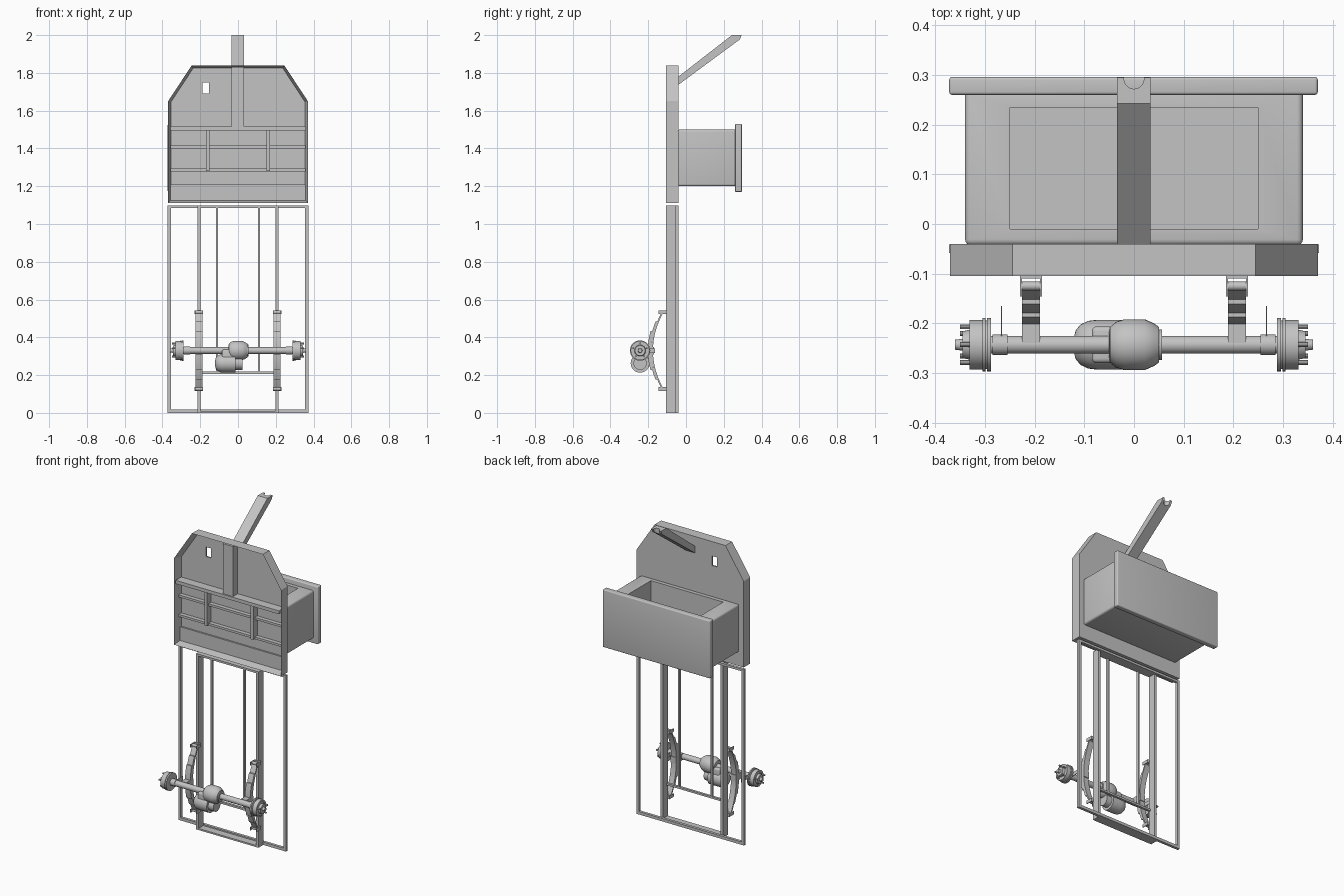
import bpy, bmesh, math
from mathutils import Vector

cube = bpy.data.objects.get("Cube")
if cube:
    bpy.data.objects.remove(cube, do_unlink=True)

grey = bpy.data.materials.new("plain_grey")
grey.use_nodes = True
COLOUR = (0.55, 0.55, 0.55, 1)
grey.diffuse_color = COLOUR
grey.node_tree.nodes["Principled BSDF"].inputs["Base Color"].default_value = COLOUR


def finish(name, bm, smooth=False):
    bmesh.ops.recalc_face_normals(bm, faces=bm.faces)
    mesh = bpy.data.meshes.new(name)
    bm.to_mesh(mesh)
    bm.free()
    mesh.materials.append(grey)
    ob = bpy.data.objects.new(name, mesh)
    bpy.context.collection.objects.link(ob)
    if smooth:
        bpy.ops.object.select_all(action="DESELECT")
        ob.select_set(True)
        bpy.context.view_layer.objects.active = ob
        bpy.ops.object.shade_smooth_by_angle(angle=math.radians(35))
    return ob


def box(name, x, y, z, bevel=0):
    """Box from (low, high) ranges on each axis."""
    bm = bmesh.new()
    bmesh.ops.create_cube(bm, size=1)
    for v in bm.verts:
        v.co = Vector([(r[0] + r[1]) / 2 + c * (r[1] - r[0]) for c, r in zip(v.co, (x, y, z))])
    if bevel:
        bmesh.ops.bevel(bm, geom=bm.edges[:], offset=bevel, segments=4, profile=0.5, affect="EDGES")
    return finish(name, bm, bevel > 0)


def prism(name, points, x, smooth=False):
    """Outline in y, z extruded along x."""
    bm = bmesh.new()
    face = bm.faces.new([bm.verts.new((x[0], y, z)) for y, z in points])
    out = bmesh.ops.extrude_face_region(bm, geom=[face])
    for v in out["geom"]:
        if isinstance(v, bmesh.types.BMVert):
            v.co.x = x[1]
    return finish(name, bm, smooth)


def lathe(name, profile, y, z, sides=32):
    """Profile of (x, radius) turned around a line along x."""
    bm = bmesh.new()
    rings = []
    for x, r in profile:
        turn = [2 * math.pi * i / sides for i in range(sides)]
        rings.append([bm.verts.new((x, y + r * math.cos(a), z + r * math.sin(a))) for a in turn])
    for a, b in zip(rings, rings[1:]):
        for i in range(sides):
            j = (i + 1) % sides
            bm.faces.new((a[i], a[j], b[j], b[i]))
    bm.faces.new(rings[0])
    bm.faces.new(rings[-1])
    return finish(name, bm, True)


def cut(target, cutter):
    cutter.hide_render = True
    cutter.hide_viewport = True
    cutter.display_type = "WIRE"
    mod = target.modifiers.new("cut", "BOOLEAN")
    mod.operation = "DIFFERENCE"
    mod.solver = "EXACT"
    mod.object = cutter


FRONT, BACK = -0.105, -0.04

# Open-fronted tray with clipped top corners
bm = bmesh.new()
half = [(0.37, 1.112), (0.37, 1.65), (0.245, 1.84)]
outline = half + [(-x, z) for x, z in reversed(half)]
back = bm.faces.new([bm.verts.new((x, BACK, z)) for x, z in outline])
out = bmesh.ops.extrude_face_region(bm, geom=[back], use_keep_orig=True)
front = next(g for g in out["geom"] if isinstance(g, bmesh.types.BMFace))
for v in front.verts:
    v.co.y = FRONT
bmesh.ops.recalc_face_normals(bm, faces=bm.faces)
bmesh.ops.inset_region(bm, faces=[front], thickness=0.015, use_even_offset=True)
for v in front.verts:
    v.co.y = BACK - 0.01
tray = finish("tray", bm)
cut(tray, box("window_cutter", (-0.187, -0.153), (-0.2, 0), (1.69, 1.75)))

# Ribs inside the tray
INNER = (-0.357, 0.357)
box("middle_rail", INNER, (FRONT, -0.045), (1.496, 1.517))
box("upper_post", (-0.035, 0.033), (-0.098, -0.045), (1.51, 1.83))
for name, z in (("upper_rib", 1.408), ("lower_rib", 1.286)):
    box(name, INNER, (-0.075, -0.045), (z - 0.007, z + 0.007))
box("floor_step", INNER, (-0.06, -0.045), (1.12, 1.21))
for s in (-1, 1):
    box("rib_post", (s * 0.16 - 0.009, s * 0.16 + 0.009), (-0.09, -0.045), (1.28, 1.5))

# Rear bin with a flat end plate
bin_body = box("bin_body", (-0.34, 0.34), (BACK - 0.003, 0.27), (1.2, 1.5), 0.012)
cut(bin_body, box("bin_cutter", (-0.25, 0.25), (-0.01, 0.235), (1.22, 1.6)))
box("bin_end_plate", (-0.372, 0.37), (0.26, 0.296), (1.17, 1.53), 0.006)

# Sloping arm with a notched end
arm = prism("support_arm", [(-0.043, 1.735), (-0.043, 1.778), (0.243, 2.0), (0.295, 2.0),
                            (0.285, 1.977)], (-0.034, 0.033))
bm = bmesh.new()
bmesh.ops.create_cone(bm, cap_ends=True, segments=24, radius1=0.02, radius2=0.02, depth=0.3)
bmesh.ops.translate(bm, verts=bm.verts, vec=(0, 0.292, 1.98))
cut(arm, finish("notch_cutter", bm))

# Lower frame: thin outer loop, deep rails and light inner bars
OUTER_Y, RAIL_Y, TOP = (-0.058, -0.041), (FRONT, -0.056), 1.098
for s in (-1, 1):
    box("outer_bar", sorted((s * 0.355, s * 0.372)), OUTER_Y, (0, TOP))
    box("main_rail", sorted((s * 0.199, s * 0.215)), RAIL_Y, (0, TOP))
    box("inner_bar", sorted((s * 0.107, s * 0.117)), (FRONT, -0.09), (0.21, TOP))
box("outer_bottom_bar", (-0.37, 0.37), OUTER_Y, (0, 0.018))
box("outer_top_bar", (-0.37, 0.37), OUTER_Y, (1.084, TOP))
box("rail_bottom_bar", (-0.2, 0.2), RAIL_Y, (0, 0.01))
box("rail_top_bar", (-0.2, 0.2), RAIL_Y, (1.086, TOP))
box("inner_cross_bar", (-0.2, 0.2), (FRONT, -0.09), (0.206, 0.218))

# Axle and final drive
AY, AZ = -0.243, 0.33
lathe("axle_tube", [(-0.3, 0.018), (0.3, 0.018)], AY, AZ)
lathe("drive_housing", [(-0.05, 0.026), (-0.048, 0.036), (-0.036, 0.046), (-0.02, 0.051),
                        (0.022, 0.051), (0.04, 0.043), (0.05, 0.036), (0.05, 0.031),
                        (0.056, 0.031), (0.056, 0.018)], AY, AZ)

# Motor hung under the axle
lathe("motor", [(-0.121, 0.015), (-0.117, 0.03), (-0.107, 0.041), (-0.092, 0.048),
                (-0.075, 0.05), (-0.012, 0.05), (-0.012, 0.035), (0.024, 0.035)], AY, 0.263)
box("motor_mount", (-0.085, -0.012), (-0.28, -0.206), (0.26, 0.335), 0.01)


def leaf(s, y, reach):
    """One curved spring leaf, thin in y."""
    zs = [reach * (i / 10 - 1) for i in range(21)]
    curve = [(y + 1.35 * d * d, AZ + d) for d in zs]
    other = [(a - 0.009, b) for a, b in reversed(curve)]
    prism("spring_leaf", curve + other, (s * 0.207 - 0.018, s * 0.207 + 0.018), True)


for s in (-1, 1):
    # Leaf spring, saddle and end brackets
    for k in range(3):
        leaf(s, -0.175 - 0.009 * k, 0.203 - 0.05 * k)
    sx = (s * 0.207 - 0.018, s * 0.207 + 0.018)
    box("spring_saddle", sx, (-0.24, -0.17), (AZ - 0.02, AZ + 0.02))
    for e in (-1, 1):
        ez = AZ + e * 0.203
        lathe("spring_eye", [(sx[0], 0.009), (sx[1], 0.009)], -0.125, ez, 16)
        for side in (-0.02, 0.02):
            x = s * 0.207 + side
            box("spring_bracket", (x - 0.002, x + 0.002), (-0.146, -0.1), (ez - 0.01, ez + 0.01))
        box("bracket_base", (s * 0.207 - 0.02, s * 0.207 + 0.02), (-0.11, -0.1), (ez - 0.01, ez + 0.01))

    # Brake drum, hub and wheel studs
    drum = [(0.288, 0.02), (0.288, 0.054), (0.296, 0.054), (0.296, 0.049), (0.299, 0.049),
            (0.299, 0.054), (0.305, 0.054), (0.305, 0.05), (0.331, 0.05), (0.331, 0.03),
            (0.345, 0.027), (0.345, 0.012), (0.36, 0.01)]
    lathe("brake_drum", [(s * x, r) for x, r in drum], AY, AZ)
    for i in range(5):
        a = math.pi / 2 + i * math.tau / 5
        lathe("wheel_stud", [(s * 0.328, 0.005), (s * 0.35, 0.005)],
              AY + 0.038 * math.cos(a), AZ + 0.038 * math.sin(a), 10)
    lathe("axle_collar", [(s * 0.255, 0.021), (s * 0.285, 0.021)], AY, AZ)
    box("axle_tab", (s * 0.267 - 0.001, s * 0.267 + 0.001), (-0.23, -0.165), (AZ - 0.012, AZ + 0.012))
